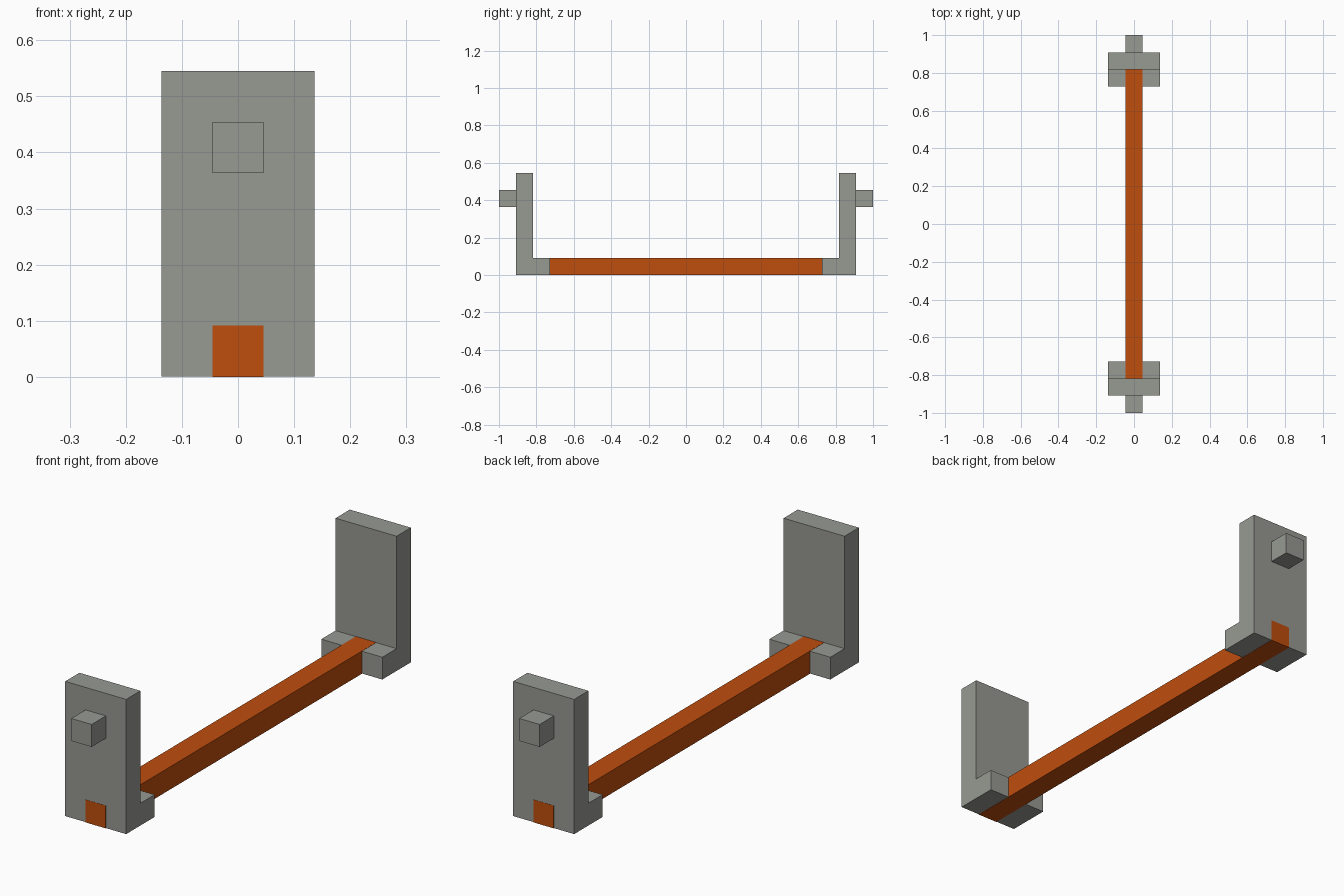
import bpy
import bmesh

cube = bpy.data.objects.get("Cube")
if cube:
    bpy.data.objects.remove(cube, do_unlink=True)

U = 1 / 11      # thickness shared by every part
LIP = 0.0008    # the bar sits this much proud of the brackets


def make_material(name, rgb):
    mat = bpy.data.materials.new(name)
    mat.use_nodes = True
    mat.diffuse_color = (*rgb, 1)
    mat.node_tree.nodes["Principled BSDF"].inputs["Base Color"].default_value = (*rgb, 1)
    return mat


def extrude_profile(name, profile, half_width, mat):
    """Extrude a closed (y, z) profile along x, centred on x = 0."""
    bm = bmesh.new()
    face = bm.faces.new([bm.verts.new((-half_width, y, z)) for y, z in profile])
    side = bmesh.ops.extrude_face_region(bm, geom=[face])["geom"]
    verts = [v for v in side if isinstance(v, bmesh.types.BMVert)]
    bmesh.ops.translate(bm, vec=(2 * half_width, 0, 0), verts=verts)
    bmesh.ops.recalc_face_normals(bm, faces=bm.faces)
    mesh = bpy.data.meshes.new(name)
    bm.to_mesh(mesh)
    bm.free()
    mesh.materials.append(mat)
    obj = bpy.data.objects.new(name, mesh)
    bpy.context.collection.objects.link(obj)
    return obj


def rectangle(y0, y1, z0, z1):
    return [(y0, z0), (y1, z0), (y1, z1), (y0, z1)]


grey = make_material("warm grey", (0.31, 0.32, 0.29))
orange = make_material("burnt orange", (0.52, 0.074, 0.004))

# Long bar running through both brackets
end = 10 * U + LIP
extrude_profile("long_bar", rectangle(-end, end, 0, U + LIP), U / 2, orange)

# L-shaped end brackets, each with a square peg on the outside
bracket = [(8 * U, LIP), (10 * U, LIP), (10 * U, 6 * U),
           (9 * U, 6 * U), (9 * U, U), (8 * U, U)]
peg = rectangle(10 * U, 11 * U, 4 * U, 5 * U)
for label, s in (("front", -1), ("back", 1)):
    extrude_profile(label + "_bracket", [(s * y, z) for y, z in bracket], 1.5 * U, grey)
    extrude_profile(label + "_peg", [(s * y, z) for y, z in peg], U / 2, grey)
